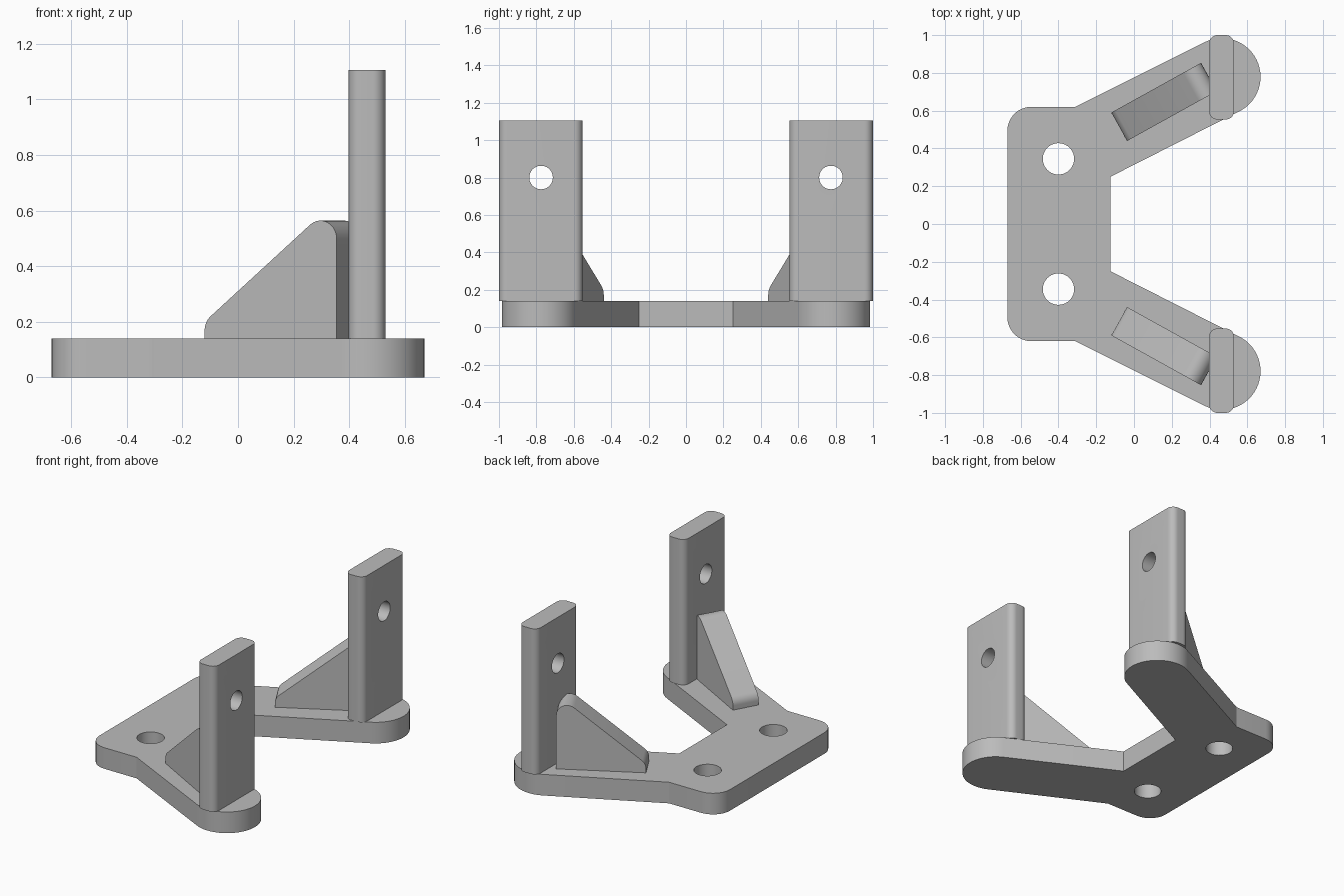
import bpy, bmesh, math
from mathutils import Vector, Matrix

cube = bpy.data.objects.get("Cube")
if cube:
    bpy.data.objects.remove(cube, do_unlink=True)

grey = bpy.data.materials.new("plain grey")
grey.use_nodes = True
COLOUR = (0.5, 0.5, 0.5, 1)
grey.diffuse_color = COLOUR
grey.node_tree.nodes["Principled BSDF"].inputs["Base Color"].default_value = COLOUR


def rounded(corners, steps=10):
    """Outline from (x, y, radius) corners, each turned into a tangent arc."""
    out = []
    for i, (x, y, r) in enumerate(corners):
        p = Vector((x, y))
        if r == 0:
            out.append(p)
            continue
        a = (Vector(corners[i - 1][:2]) - p).normalized()
        b = (Vector(corners[(i + 1) % len(corners)][:2]) - p).normalized()
        half = a.angle(b) / 2
        centre = p + (a + b).normalized() * (r / math.sin(half))
        start = p + a * (r / math.tan(half)) - centre
        end = p + b * (r / math.tan(half)) - centre
        sweep = start.angle_signed(end)
        for k in range(steps + 1):
            # angle_signed counts clockwise as positive
            out.append(centre + Matrix.Rotation(-sweep * k / steps, 2) @ start)
    return out


def prism(name, outline, low, high, matrix=Matrix()):
    """Extrude a flat outline from low to high, then place it."""
    bm = bmesh.new()
    face = bm.faces.new([bm.verts.new((p[0], p[1], low)) for p in outline])
    top = bmesh.ops.extrude_face_region(bm, geom=[face])["geom"]
    verts = [v for v in top if isinstance(v, bmesh.types.BMVert)]
    bmesh.ops.translate(bm, verts=verts, vec=(0, 0, high - low))
    bmesh.ops.transform(bm, matrix=matrix, verts=bm.verts)
    bmesh.ops.recalc_face_normals(bm, faces=bm.faces)
    mesh = bpy.data.meshes.new(name)
    bm.to_mesh(mesh)
    bm.free()
    mesh.materials.append(grey)
    obj = bpy.data.objects.new(name, mesh)
    bpy.context.collection.objects.link(obj)
    return obj


def circle(x, y, r, n=40):
    return [(x + r * math.cos(math.tau * k / n), y + r * math.sin(math.tau * k / n))
            for k in range(n)]


def drill(obj, cutter):
    cutter.hide_render = True
    mod = obj.modifiers.new("hole", "BOOLEAN")
    mod.operation = "DIFFERENCE"
    mod.solver = "EXACT"
    mod.object = cutter


def mirror(obj):
    mod = obj.modifiers.new("mirror", "MIRROR")
    mod.use_axis = (False, True, False)
    mod.use_mirror_merge = False


def finish(obj, cutters=()):
    """Apply modifiers, shade, and drop the cutters."""
    bpy.ops.object.select_all(action="DESELECT")
    obj.select_set(True)
    bpy.context.view_layer.objects.active = obj
    bpy.ops.object.convert(target="MESH")
    bpy.ops.object.shade_smooth_by_angle(angle=math.radians(25))
    for c in cutters:
        bpy.data.objects.remove(c, do_unlink=True)


THICK = 0.14

# Base plate: rear block with two angled, round-ended arms
slope = math.atan(0.5)
half_outline = [p for p in rounded([(-0.67, 0, 0), (-0.125, 0.0, 0), (-0.125, 0.25, 0)])][2:]
tip, radius, steps = Vector((0.465, 0.779)), 0.205, 28
for k in range(steps + 1):
    a = slope - math.pi / 2 + math.pi * k / steps
    half_outline.append(tip + radius * Vector((math.cos(a), math.sin(a))))
half_outline.append(Vector((-0.31, 0.62)))
corner = rounded([(-0.31, 0.62, 0), (-0.67, 0.62, 0.125), (-0.67, 0, 0)])
half_outline += corner[1:-1]
outline = half_outline + [Vector((p.x, -p.y)) for p in reversed(half_outline)]
base = prism("base_plate", outline, 0, THICK)
holes = [prism("mount_hole_cutter", circle(-0.4, y, 0.083), -0.1, 0.3) for y in (-0.345, 0.345)]
for h in holes:
    drill(base, h)
finish(base, holes)

# Upright posts with rounded edges and a cross hole
r = 0.045
post = prism("upright_posts", rounded([(0.397, 0.553, r), (0.53, 0.553, r),
                                       (0.53, 1.0, r), (0.397, 1.0, r)]), THICK, 1.105)
along_x = Matrix(((0, 0, 1, 0), (1, 0, 0, 0), (0, 1, 0, 0), (0, 0, 0, 1)))
bore = prism("post_hole_cutter", circle(0.775, 0.8, 0.063), 0.3, 0.7, along_x)
drill(post, bore)
mirror(post)
finish(post, [bore])

# Sloped braces lying along the arms behind the posts
r = 0.067
profile = rounded([(0, THICK, 0), (0.543, THICK, 0), (0.543, 0.637, r), (0, 0.2, r)])
place = (Matrix.Translation((-0.12, 0.59, 0)) @ Matrix.Rotation(math.radians(29), 4, "Z")
         @ Matrix.Rotation(math.pi / 2, 4, "X"))
brace = prism("sloped_braces", profile, 0, 0.172, place)
mirror(brace)
finish(brace)
